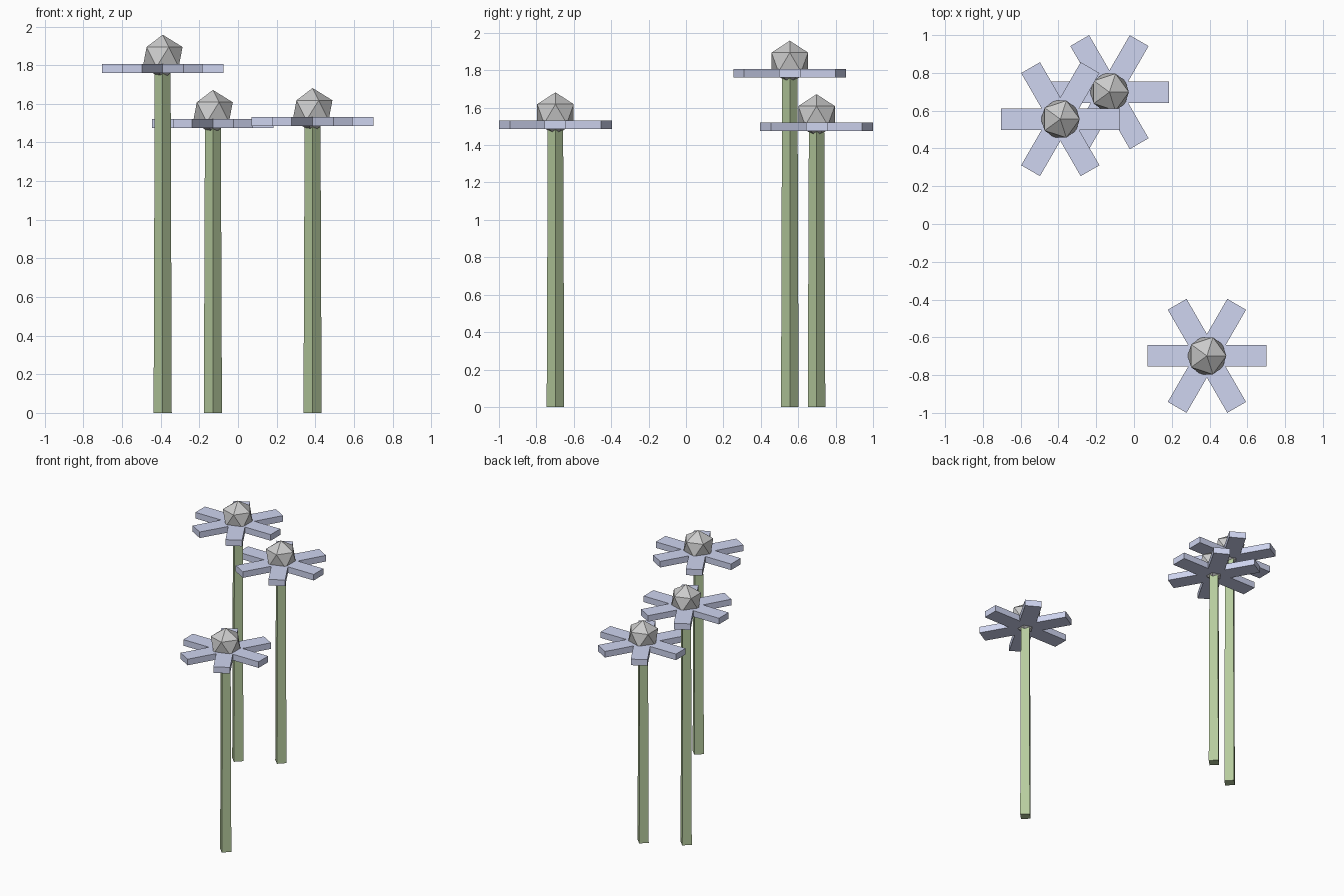
import bpy
import math

if "Cube" in bpy.data.objects:
    bpy.data.objects.remove(bpy.data.objects["Cube"])


def material(name, color):
    m = bpy.data.materials.new(name)
    m.diffuse_color = color
    m.use_nodes = True
    m.node_tree.nodes["Principled BSDF"].inputs["Base Color"].default_value = m.diffuse_color
    return m


GREEN = material("stem_green", (0.47, 0.60, 0.34, 1))
LILAC = material("petal_lilac", (0.62, 0.66, 0.87, 1))

BALL_R = 0.115
PETAL_REACH, PETAL_W, PETAL_T = 0.315, 0.115, 0.046


def flower(tag, x, y, top):
    petal_z = top - 0.174

    # four-sided tapering stem, corners on the axes
    stem_h = petal_z + 0.01
    bpy.ops.mesh.primitive_cone_add(vertices=4, radius1=0.047, radius2=0.041,
                                    depth=stem_h, location=(x, y, stem_h / 2))
    stem = bpy.context.object
    stem.name = "stem_" + tag
    stem.data.materials.append(GREEN)

    # three crossing bars make six petals
    for i in range(3):
        bpy.ops.mesh.primitive_cube_add(size=1, location=(x, y, petal_z),
                                        rotation=(0, 0, math.radians(60 * i)))
        petal = bpy.context.object
        petal.name = f"petal_pair_{tag}_{i + 1}"
        petal.scale = (2 * PETAL_REACH, PETAL_W, PETAL_T)
        petal.data.materials.append(LILAC)

    # faceted flower centre
    bpy.ops.mesh.primitive_ico_sphere_add(subdivisions=1, radius=BALL_R,
                                          location=(x, y, top - BALL_R))
    bpy.context.object.name = "flower_centre_" + tag


flower("tall", -0.39, 0.555, 1.958)
flower("back", -0.13, 0.698, 1.672)
flower("front", 0.386, -0.698, 1.682)
